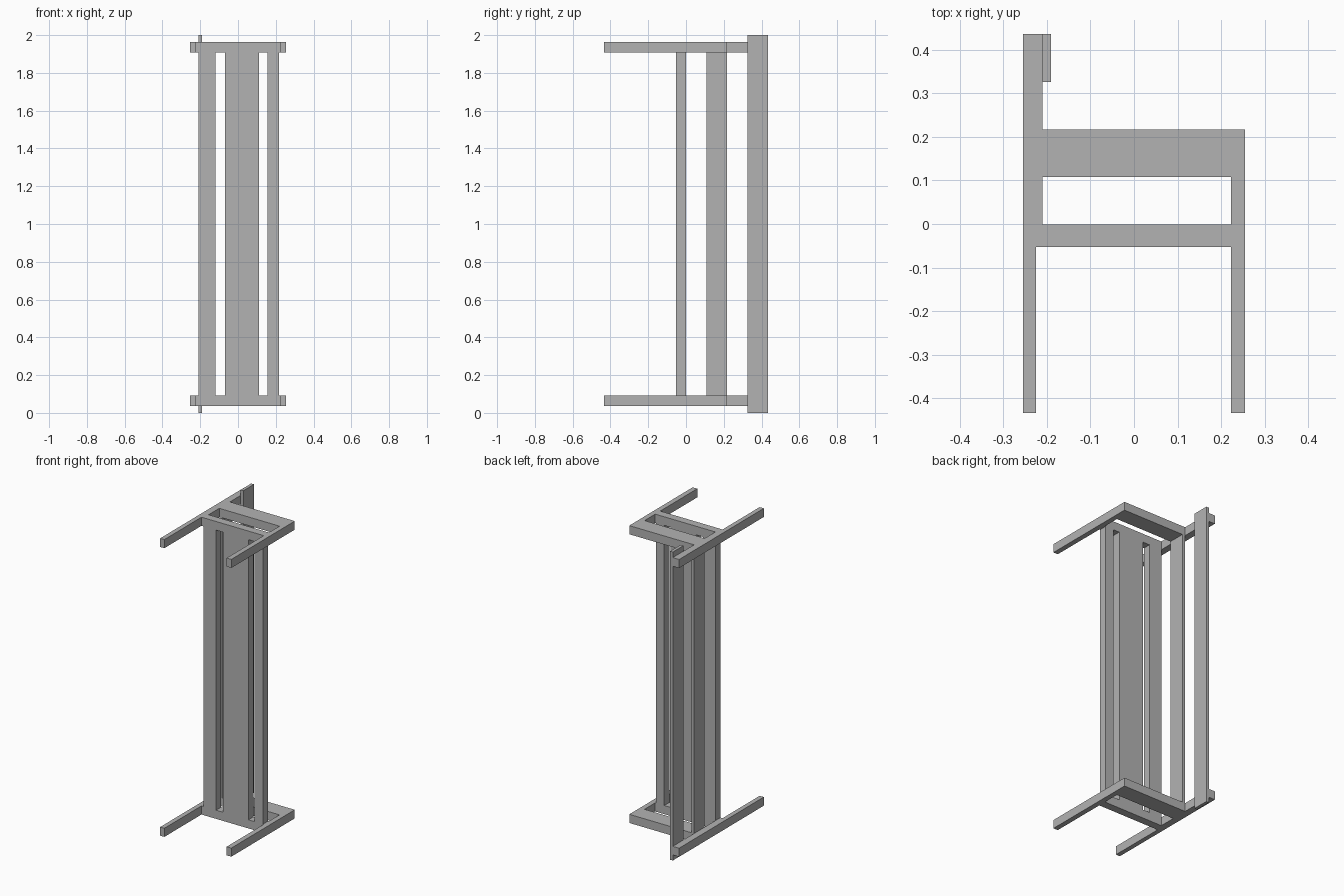
import bpy
import bmesh

default = bpy.data.objects.get("Cube")
if default:
    bpy.data.objects.remove(default, do_unlink=True)

GREY = (0.45, 0.45, 0.45, 1.0)
paint = bpy.data.materials.new("plain_grey")
paint.use_nodes = True
paint.diffuse_color = GREY
paint.node_tree.nodes["Principled BSDF"].inputs["Base Color"].default_value = GREY

# Shared measurements
BACK, FRONT = -0.255, 0.255
BACK_IN, FRONT_IN = -0.21, 0.222
FOOT, TOP = -0.433, 0.435
SEAT_LOW, SEAT_TOP = -0.053, -0.001
ARM_LOW, ARM_TOP = 0.108, 0.217
FRAME_LOW, FRAME_HIGH = 0.036, 0.092


def add_object(name, mesh):
    mesh.materials.append(paint)
    obj = bpy.data.objects.new(name, mesh)
    bpy.context.scene.collection.objects.link(obj)
    return obj


def bar(name, x, y, z):
    """Box between the given (low, high) limits."""
    bm = bmesh.new()
    bmesh.ops.create_cube(bm, size=1)
    for v in bm.verts:
        v.co = [lim[1] if c > 0 else lim[0] for c, lim in zip(v.co, (x, y, z))]
    mesh = bpy.data.meshes.new(name)
    bm.to_mesh(mesh)
    bm.free()
    return add_object(name, mesh)


def extruded(name, loops, z):
    """Solid from flat outlines; the later outlines are holes."""
    curve = bpy.data.curves.new(name + "_outline", "CURVE")
    curve.dimensions = "2D"
    curve.fill_mode = "BOTH"
    curve.extrude = (z[1] - z[0]) / 2
    for loop in loops:
        spline = curve.splines.new("POLY")
        spline.points.add(len(loop) - 1)
        spline.use_cyclic_u = True
        for point, (x, y) in zip(spline.points, loop):
            point.co = (x, y, 0, 1)
    helper = bpy.data.objects.new(name + "_outline", curve)
    bpy.context.scene.collection.objects.link(helper)
    graph = bpy.context.evaluated_depsgraph_get()
    mesh = bpy.data.meshes.new_from_object(helper.evaluated_get(graph))
    bpy.data.objects.remove(helper, do_unlink=True)
    mesh.materials.clear()
    bm = bmesh.new()
    bm.from_mesh(mesh)
    bmesh.ops.remove_doubles(bm, verts=bm.verts, dist=0.0001)
    bmesh.ops.recalc_face_normals(bm, faces=bm.faces)
    for face in bm.faces:
        face.smooth = False
    bmesh.ops.translate(bm, verts=bm.verts, vec=(0, 0, sum(z) / 2))
    bm.to_mesh(mesh)
    bm.free()
    return add_object(name, mesh)


# End frames: legs, seat rail, arm and back post in one outline
outline = [
    (BACK, FOOT), (-0.225, FOOT), (-0.225, SEAT_LOW), (FRONT_IN, SEAT_LOW),
    (FRONT_IN, FOOT), (FRONT, FOOT), (FRONT, ARM_TOP), (BACK_IN, ARM_TOP),
    (BACK_IN, TOP), (BACK, TOP),
]
opening = [
    (BACK_IN, SEAT_TOP), (BACK_IN, ARM_LOW),
    (FRONT_IN, ARM_LOW), (FRONT_IN, SEAT_TOP),
]
extruded("lower_end_frame", [outline, opening], (FRAME_LOW, FRAME_HIGH))
extruded("upper_end_frame", [outline, opening], (2 - FRAME_HIGH, 2 - FRAME_LOW))

# Seat slats between the frames
span = (FRAME_HIGH, 2 - FRAME_HIGH)
slats = {"rear": (BACK_IN, -0.12), "middle": (-0.07, 0.112), "front": (0.157, 0.217)}
for place, width in slats.items():
    bar(place + "_seat_slat", width, (SEAT_LOW, SEAT_TOP), span)

# Back slats: the outer one runs past both frames
bar("inner_back_slat", (BACK_IN, -0.19), (ARM_LOW, ARM_TOP), span)
bar("outer_back_slat", (BACK_IN, -0.19), (0.326, TOP), (0, 2))
